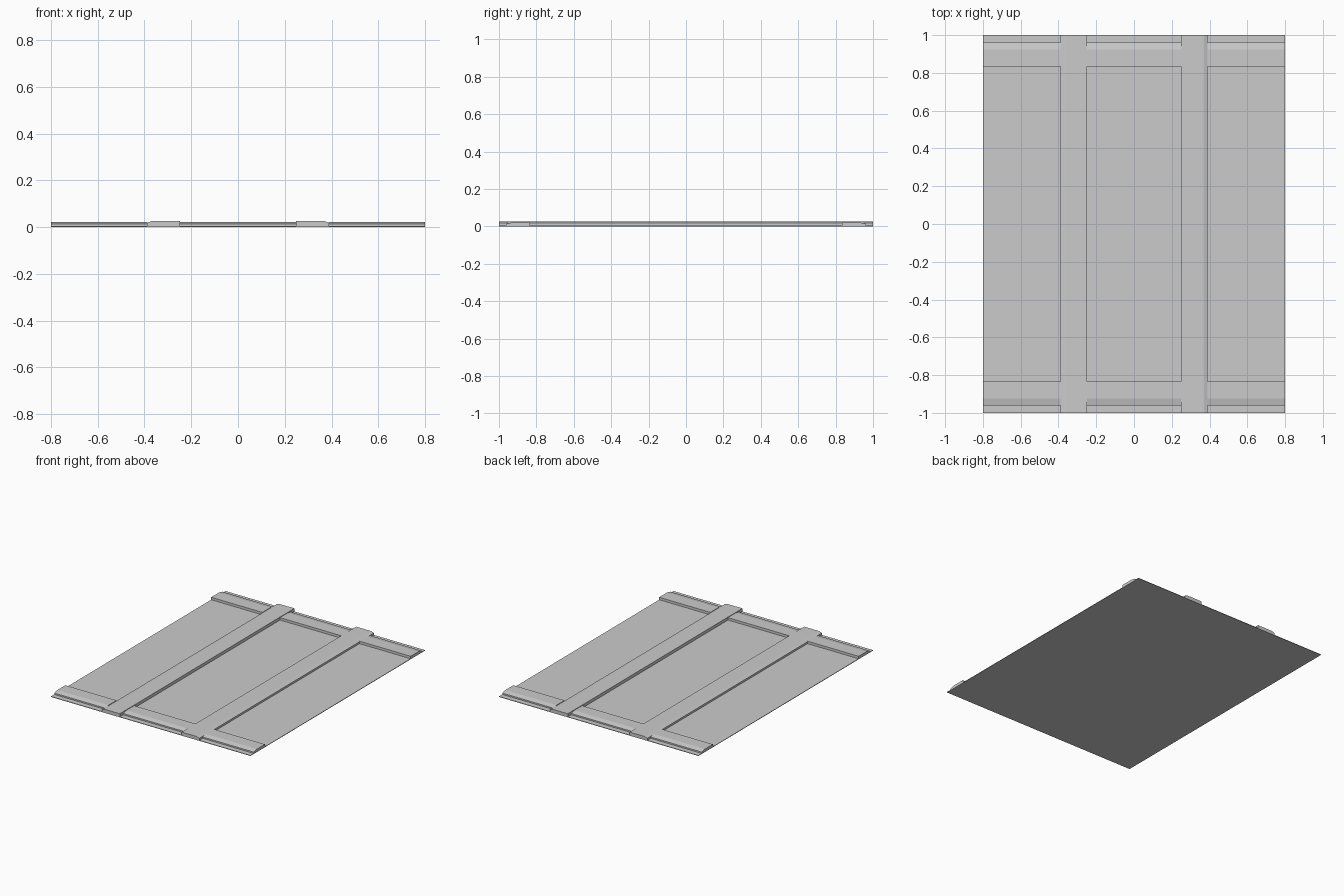
import bpy, bmesh
from mathutils import Vector

if "Cube" in bpy.data.objects:
    bpy.data.objects.remove(bpy.data.objects["Cube"])

T = 0.004  # sheet thickness


def prism(name, profile, place, a, b):
    """Extrude a closed 2D profile between positions a and b."""
    bm = bmesh.new()
    ring = [bm.verts.new(place(u, z, a)) for u, z in profile]
    face = bm.faces.new(ring)
    ext = bmesh.ops.extrude_face_region(bm, geom=[face])
    move = Vector(place(0, 0, b)) - Vector(place(0, 0, a))
    bmesh.ops.translate(bm, vec=move,
                        verts=[v for v in ext["geom"] if isinstance(v, bmesh.types.BMVert)])
    bmesh.ops.recalc_face_normals(bm, faces=bm.faces)
    mesh = bpy.data.meshes.new(name)
    bm.to_mesh(mesh)
    bm.free()
    ob = bpy.data.objects.new(name, mesh)
    bpy.context.collection.objects.link(ob)
    return ob


# Thin backing sheet
prism("backing_sheet", [(-0.8, 0), (0.8, 0), (0.8, T), (-0.8, T)],
      lambda u, z, t: (u, t, z), -1, 1)

# Long battens with eased outer edge
long_profile = [(0.248, T), (0.248, 0.026), (0.363, 0.026), (0.371, 0.025),
                (0.39, 0.018), (0.39, T)]
# Cross rails with sloped outer edge
rail_profile = [(0.835, T), (0.835, 0.022), (0.925, 0.022), (0.962, 0.014), (0.962, T)]

for s, side in ((-1, "left"), (1, "right")):
    prism(f"long_batten_{side}", long_profile,
          lambda u, z, t: (s * u, t, z), -1, 1)

for s, end in ((-1, "front"), (1, "back")):
    for a, b, part in ((-0.8, -0.39, "left"), (-0.248, 0.248, "middle"), (0.39, 0.8, "right")):
        prism(f"cross_rail_{end}_{part}", rail_profile,
              lambda u, z, t: (t, s * u, z), a, b)
